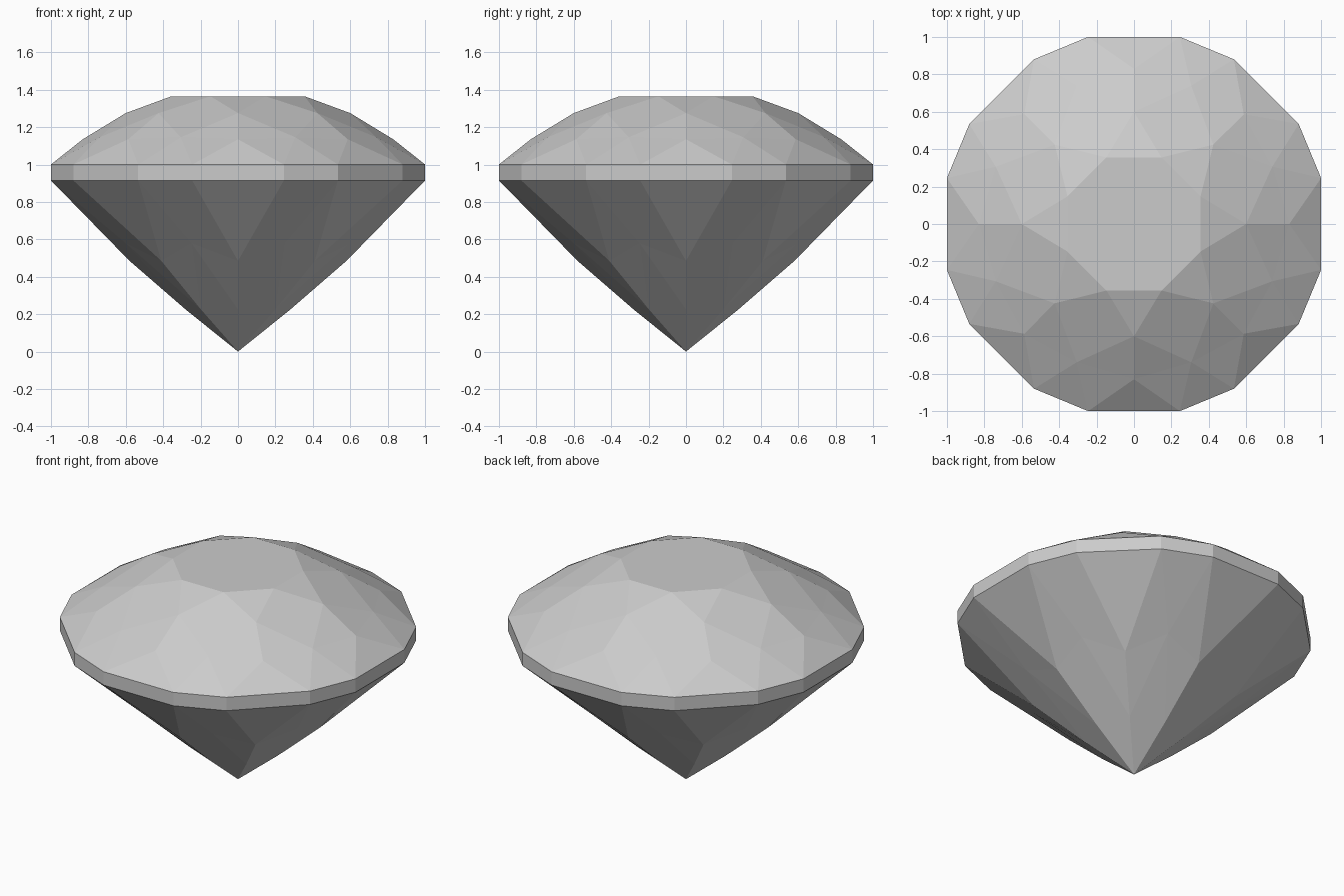
import bpy, bmesh
from math import radians, cos, sin

cube = bpy.data.objects.get("Cube")
if cube:
    bpy.data.objects.remove(cube, do_unlink=True)

SIDES = 8
STEP = 360 / SIDES
HALF = STEP / 2
SPREAD = 13.77        # half angle of the wide girdle sides
RIM = 1.03
RIM_TOP, RIM_BOTTOM = 1.0, 0.915

mat = bpy.data.materials.new("grey_stone")
mat.use_nodes = True
colour = (0.6, 0.6, 0.6, 1)
mat.diffuse_color = colour
mat.node_tree.nodes["Principled BSDF"].inputs["Base Color"].default_value = colour

bm = bmesh.new()


def ring(radius, z, offset):
    """Eight points around the axis, turned by offset degrees."""
    return [bm.verts.new((radius * cos(radians(i * STEP + offset)),
                          radius * sin(radians(i * STEP + offset)), z))
            for i in range(SIDES)]


def facets(inner, outer, kite, rim_a, rim_b, tip):
    """Cut facets from the rim to the inner ring; tip(i) ends each kite."""
    for i in range(SIDES):
        j = (i + 1) % SIDES
        bm.faces.new((tip(i), inner[i], kite[i], inner[j]))      # main kite
        bm.faces.new((kite[i], rim_b[i], rim_a[j]))              # narrow rim facet
        bm.faces.new((outer[i], rim_a[i], rim_b[i]))             # wide rim facet
        for k, rim in ((i, rim_b), (i - 1, rim_a)):              # side facets
            bm.faces.new((inner[i], kite[k], outer[i]))
            bm.faces.new((kite[k], rim[i], outer[i]))


# Girdle band
top_a, top_b = ring(RIM, RIM_TOP, -SPREAD), ring(RIM, RIM_TOP, SPREAD)
low_a, low_b = ring(RIM, RIM_BOTTOM, -SPREAD), ring(RIM, RIM_BOTTOM, SPREAD)
for i in range(SIDES):
    j = (i + 1) % SIDES
    bm.faces.new((low_a[i], low_b[i], top_b[i], top_a[i]))
    bm.faces.new((low_b[i], low_a[j], top_a[j], top_b[i]))

# Crown: flat table, star facets, kites
table = ring(0.385, 1.365, HALF)
star = ring(0.6, 1.275, 0)
bm.faces.new(table)
for i in range(SIDES):
    bm.faces.new((table[i - 1], star[i], table[i]))
facets(star, ring(0.83, 1.135, 0), ring(0.8, 1.146, HALF),
       top_a, top_b, lambda i: table[i])

# Pavilion: facets meeting at the bottom point
point = bm.verts.new((0, 0, 0))
facets(ring(0.28, 0.225, 0), ring(0.58, 0.485, 0), ring(0.65, 0.58, HALF),
       low_a, low_b, lambda i: point)

bmesh.ops.recalc_face_normals(bm, faces=bm.faces)
mesh = bpy.data.meshes.new("cut_gem")
bm.to_mesh(mesh)
bm.free()
mesh.materials.append(mat)
gem = bpy.data.objects.new("cut_gem", mesh)
bpy.context.collection.objects.link(gem)
